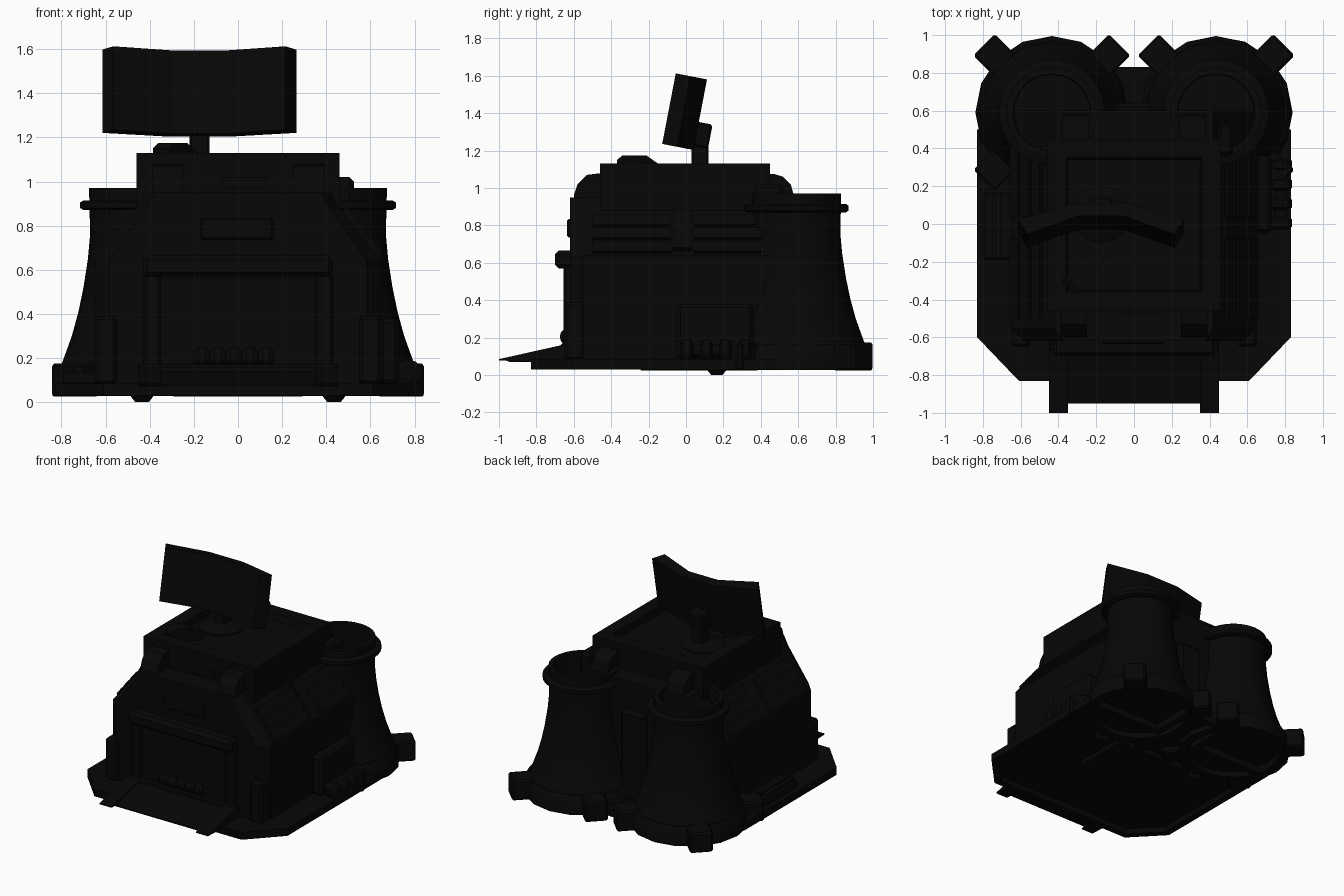
import bpy, bmesh, math
from mathutils import Matrix, Vector

if "Cube" in bpy.data.objects:
    bpy.data.objects.remove(bpy.data.objects["Cube"])

COLOUR = (0.002, 0.002, 0.002, 1)
black = bpy.data.materials.new("matt_black")
black.use_nodes = True
black.diffuse_color = COLOUR
black.node_tree.nodes["Principled BSDF"].inputs["Base Color"].default_value = COLOUR


def finish(name, bm, smooth=False):
    bmesh.ops.recalc_face_normals(bm, faces=bm.faces)
    mesh = bpy.data.meshes.new(name)
    bm.to_mesh(mesh)
    bm.free()
    mesh.materials.append(black)
    obj = bpy.data.objects.new(name, mesh)
    bpy.context.collection.objects.link(obj)
    if smooth:
        bpy.ops.object.select_all(action='DESELECT')
        obj.select_set(True)
        bpy.context.view_layer.objects.active = obj
        bpy.ops.object.shade_smooth_by_angle(angle=math.radians(35))
    return obj


def box(name, x, y, z, bevel=0.0):
    """Box from (min, max) ranges, with optional bevelled edges."""
    bm = bmesh.new()
    bmesh.ops.create_cube(bm, size=1)
    for v in bm.verts:
        v.co = [(a + b) / 2 + c * (b - a) for (a, b), c in zip((x, y, z), v.co)]
    if bevel:
        bmesh.ops.bevel(bm, geom=bm.edges[:], offset=bevel, segments=1, affect='EDGES')
    return finish(name, bm)


def prism(name, points, axis, lo, hi, recess=None, taper=1):
    """Extrude a 2D outline along an axis; recess = (end, border, depth), taper narrows the low end."""
    place = {'X': lambda p, t: (t, p[0], p[1]),
             'Y': lambda p, t: (p[0], t, p[1]),
             'Z': lambda p, t: (p[0], p[1], t)}[axis]
    bm = bmesh.new()
    rings = [[bm.verts.new(place((p[0] * k, p[1]), t)) for p in points]
             for t, k in ((lo, taper), (hi, 1))]
    ends = [bm.faces.new(r) for r in rings]
    for i in range(len(points)):
        j = (i + 1) % len(points)
        bm.faces.new((rings[0][i], rings[0][j], rings[1][j], rings[1][i]))
    if recess:
        end, border, depth = recess
        bmesh.ops.recalc_face_normals(bm, faces=bm.faces)
        bmesh.ops.inset_region(bm, faces=[ends[end]], thickness=border, use_even_offset=True)
        bmesh.ops.inset_region(bm, faces=[ends[end]], thickness=0.01, depth=-depth,
                               use_even_offset=True)
    return finish(name, bm)


def lathe(name, profile, centre, sides=32, axis='Z'):
    """Spin (radius, height) points around an axis."""
    turn = {'Z': Matrix(), 'Y': Matrix.Rotation(-math.pi / 2, 4, 'X'),
            'X': Matrix.Rotation(math.pi / 2, 4, 'Y')}[axis]
    bm = bmesh.new()
    verts = [bm.verts.new((r, 0, h)) for r, h in profile]
    edges = [bm.edges.new(e) for e in zip(verts, verts[1:])]
    bmesh.ops.spin(bm, geom=verts + edges, cent=(0, 0, 0), axis=(0, 0, 1),
                   angle=math.tau, steps=sides)
    bmesh.ops.remove_doubles(bm, verts=bm.verts, dist=0.0005)
    bmesh.ops.transform(bm, matrix=Matrix.Translation(centre) @ turn, verts=bm.verts)
    return finish(name, bm, smooth=True)


def both(x):
    return ((s, "left" if s > 0 else "right", tuple(sorted((s * x[0], s * x[1])))) for s in (1, -1))


def mirrored_box(name, x, y, z, bevel=0.0):
    for s, side, xr in both(x):
        box(f"{name}_{side}", xr, y, z, bevel)


# Base plate with hollow underside
half = [(0.61, -0.83), (0.83, -0.6), (0.83, 0.5), (0.2, 0.5), (0.2, 0.83)]
outline = half + [(-x, y) for x, y in reversed(half)]
prism("base_plate", outline, 'Z', 0.03, 0.085, recess=(0, 0.05, 0.035))
box("underside_beam", (-0.3, 0.3), (-0.25, 0.2), (0.025, 0.07), 0.01)
for s, side, xr in both((0.38, 0.49)):
    lathe(f"underside_stud_{side}", [(0, 0), (0.03, 0), (0.05, 0.025), (0.05, 0.07), (0, 0.07)],
          (s * 0.435, 0.165, 0), 12)

# Main hull: gabled section with chamfered front corners
hull = [(0.65, 0.08), (0.65, 0.64), (0.46, 0.88), (0.42, 0.95)]
hull += [(-x, z) for x, z in reversed(hull)]
prism("hull", hull, 'Y', -0.55, 0.6)
prism("hull_front", hull, 'Y', -0.62, -0.55, taper=0.9)
prism("top_block", [(-0.46, -0.46), (0.46, -0.46), (0.46, 0.45), (-0.46, 0.45)],
      'Z', 0.85, 1.13, recess=(1, 0.1, 0.05))
box("rear_vent", (0.44, 0.525), (0.36, 0.52), (0.84, 1.02), 0.02)

# Sloped side panels: raised slats and a central rib
slope = Vector((-0.19, 0, 0.24))
normal = Vector((0.24, 0, 0.19)).normalized()


def slope_strip(name, s, t0, t1, height, y0, y1):
    p, q = (Vector((0.65, 0, 0.64)) + slope * t for t in (t0, t1))
    n = normal * height
    prism(name, [(s * v.x, v.z) for v in (p - n, q - n, q + n, p + n)], 'Y', y0, y1)


for s, side, xr in both((0, 1)):
    for y0, y1 in ((-0.5, -0.08), (0.04, 0.4)):
        for i in range(3):
            slope_strip(f"slope_slat_{side}", s, 0.04 + i * 0.3, 0.27 + i * 0.3, 0.02, y0, y1)
slope_strip("slope_rib", 1, 0.1, 0.95, 0.03, -0.07, 0.03)

# Front: door frame, door, canopy, window and roof lugs
mirrored_box("door_post", (0.35, 0.43), (-0.655, -0.6), (0.08, 0.58), 0.01)
box("door", (-0.35, 0.35), (-0.64, -0.6), (0.08, 0.56))
box("door_sill", (-0.45, 0.45), (-0.67, -0.6), (0.08, 0.17), 0.01)
box("canopy", (-0.43, 0.43), (-0.7, -0.6), (0.57, 0.665), 0.02)
box("window_frame", (-0.17, 0.16), (-0.635, -0.6), (0.735, 0.835), 0.008)
box("upper_window", (-0.07, 0.13), (-0.475, -0.44), (0.97, 1.02))
mirrored_box("corner_pillar", (0.55, 0.65), (-0.65, -0.54), (0.08, 0.39), 0.015)
lug = [(-0.45, 0.85), (-0.6, 0.85), (-0.6, 0.96), (-0.58, 1.02), (-0.53, 1.07), (-0.45, 1.08)]
for s, side, xr in both((0.25, 0.39)):
    prism(f"roof_lug_{side}", lug, 'X', *xr)
lobes = [(0, 0), (0.03, 0), (0.045, 0.02), (0.045, 0.05), (0.03, 0.07), (0, 0.07)]
for i in range(5):
    lathe("door_bumper", lobes, (-0.2 + i * 0.073, -0.63, 0.205), 12, 'X')

# Entry ramp with side rails
prism("ramp", [(-0.95, 0.07), (-0.62, 0.07), (-0.62, 0.15), (-0.95, 0.08)], 'X', -0.36, 0.36)
for s, side, xr in both((0.35, 0.45)):
    prism(f"ramp_rail_{side}", [(-1, 0.078), (-0.8, 0.07), (-0.62, 0.07), (-0.62, 0.17), (-1, 0.085)],
          'X', *xr)

# Side equipment
box("pump_box", (0.64, 0.73), (-0.05, 0.36), (0.08, 0.38), 0.02)
lathe("pump_pipe", [(0, -0.02), (0.035, -0.02), (0.035, 0.34), (0, 0.34)], (0.775, 0, 0.13), 12, 'Y')
for i in range(4):
    lathe("pump_ring", [(0.03, 0), (0.062, 0.015), (0.062, 0.055), (0.03, 0.07)],
          (0.775, -0.03 + i * 0.103, 0.13), 12, 'Y')
box("side_grille_base", (-0.8, -0.64), (-0.19, 0.17), (0.08, 0.14), 0.01)
for x in (-0.78, -0.735):
    box("side_grille_bar", (x, x + 0.03), (-0.18, 0.16), (0.13, 0.16))

# Cooling towers
shell = [(0, 0.08), (0.32, 0.08), (0.33, 0.03), (0.385, 0.03), (0.385, 0.13), (0.365, 0.17), (0.318, 0.3),
         (0.288, 0.41), (0.265, 0.52), (0.245, 0.65), (0.235, 0.76), (0.24, 0.97),
         (0.205, 0.97), (0.2, 0.6), (0, 0.6)]
collar = [(0.22, 0.87), (0.265, 0.87), (0.28, 0.88), (0.28, 0.905), (0.265, 0.915), (0.22, 0.915)]
flange = [(0.34, 0.028), (0.405, 0.028), (0.405, 0.12), (0.38, 0.165), (0.34, 0.165)]
elbow = [(0.4, 0.7), (0.58, 0.7), (0.58, 0.95), (0.56, 1.02), (0.52, 1.06), (0.47, 1.075), (0.4, 1.075)]
for s, side, xr in both((0.24, 0.38)):
    centre = Vector((s * 0.435, 0.59, 0))
    lathe(f"tower_{side}", shell, centre)
    lathe(f"tower_collar_{side}", collar, centre)
    lathe(f"tower_flange_{side}", flange, centre, 16)
    prism(f"tower_elbow_{side}", elbow, 'X', *xr)
    for k in range(4):
        foot = box(f"tower_foot_{side}_{k}", (0.35, 0.508), (-0.08, 0.08), (0.025, 0.175), 0.012)
        foot.matrix_world = Matrix.Translation(centre) @ Matrix.Rotation(math.pi * (k + 0.5) / 2, 4, 'Z')
box("rear_housing", (-0.1, 0.1), (0.55, 0.64), (0.08, 0.75), 0.02)

# Radar: turntable, mast, bracket and bent panel tilted back
lathe("radar_turntable", [(0, 1.07), (0.15, 1.07), (0.15, 1.09), (0.1, 1.12), (0, 1.12)],
      (-0.175, 0.05, 0), 24)
box("mast", (-0.22, -0.13), (0.03, 0.12), (1.08, 1.25), 0.01)
tilt = Matrix.Translation((-0.175, 0.076, 1.392)) @ Matrix.Rotation(-0.19, 4, 'X')
plan = [(-0.44, -0.09), (-0.14, 0), (0.14, 0), (0.44, -0.09),
        (0.39, -0.17), (0.12, -0.07), (-0.12, -0.07), (-0.39, -0.17)]
prism("radar_panel", plan, 'Z', -0.192, 0.192).matrix_world = tilt
box("radar_bracket", (-0.06, 0.06), (-0.01, 0.075), (-0.17, -0.04), 0.01).matrix_world = tilt

# Small roof sensor
sensor = prism("roof_sensor", [(-0.12, 1.07), (0.12, 1.07), (0.12, 1.11), (0, 1.175), (-0.08, 1.175), (-0.12, 1.15)],
               'X', -0.05, 0.05)
sensor.matrix_world = Matrix.Translation((-0.27, -0.245, 0)) @ Matrix.Rotation(-0.7, 4, 'Z')
